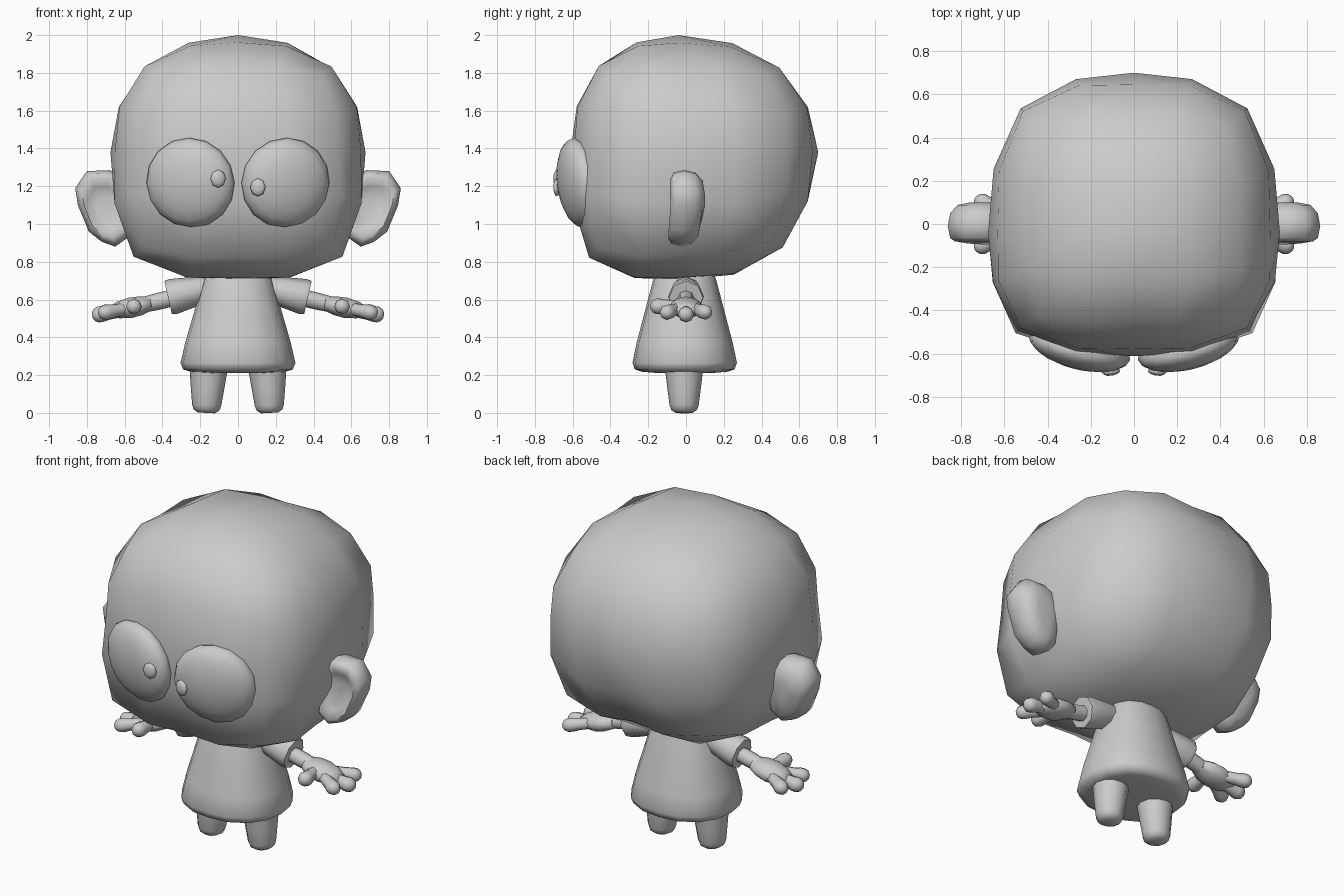
import bpy, bmesh, math
from mathutils import Vector, Matrix

if "Cube" in bpy.data.objects:
    bpy.data.objects.remove(bpy.data.objects["Cube"])

grey = bpy.data.materials.new("plain grey")
grey.diffuse_color = (0.6, 0.6, 0.6, 1)
grey.use_nodes = True
grey.node_tree.nodes["Principled BSDF"].inputs["Base Color"].default_value = grey.diffuse_color


def finish(name, bm):
    """Turn a bmesh into a smooth-shaded object, keeping hard rims crisp."""
    bmesh.ops.recalc_face_normals(bm, faces=bm.faces)
    for f in bm.faces:
        f.smooth = True
    for e in bm.edges:
        if e.is_manifold and e.calc_face_angle(0) > math.radians(70):
            e.smooth = False
    me = bpy.data.meshes.new(name)
    bm.to_mesh(me)
    bm.free()
    me.materials.append(grey)
    ob = bpy.data.objects.new(name, me)
    bpy.context.collection.objects.link(ob)
    return ob


def loft(bm, rings):
    """Skin a list of point rings and cap both ends."""
    vs = [[bm.verts.new(p) for p in r] for r in rings]
    n = len(vs[0])
    for a, b in zip(vs, vs[1:]):
        for i in range(n):
            j = (i + 1) % n
            bm.faces.new((a[i], a[j], b[j], b[i]))
    bm.faces.new(vs[0][::-1])
    bm.faces.new(vs[-1])


def tube(bm, start, end, profile, seg=10, flat=1.0, power=2.0):
    """Lathe (fraction, radius) pairs along start-end; flat scales depth,
    power above 2 squares off the section."""
    a, b = Vector(start), Vector(end)
    d = (b - a).normalized()
    ref = Vector((0, 1, 0)) if abs(d.y) < 0.9 else Vector((0, 0, 1))
    v = (ref - d * ref.dot(d)).normalized()
    u = v.cross(d)
    rings = []
    for t, r in profile:
        ring = []
        for i in range(seg):
            c, s = math.cos(2 * math.pi * i / seg), math.sin(2 * math.pi * i / seg)
            k = r * (abs(c) ** power + abs(s) ** power) ** (-1 / power)
            ring.append(a.lerp(b, t) + u * k * c + v * k * s * flat)
        rings.append(ring)
    loft(bm, rings)


def ball(bm, centre, size, rot=Matrix(), seg=16, rows=10):
    """Ellipsoid with its poles facing front and back."""
    m = (Matrix.Translation(centre) @ rot @ Matrix.Diagonal((*size, 1))
         @ Matrix.Rotation(math.pi / 2, 4, 'X'))
    bmesh.ops.create_uvsphere(bm, u_segments=seg, v_segments=rows, radius=1, matrix=m)


# Head: gridded cube pushed out to a rounded box, boxier at the chin
bm = bmesh.new()
bmesh.ops.create_cube(bm, size=2)
bmesh.ops.subdivide_edges(bm, edges=bm.edges, cuts=3, use_grid_fill=True)
for v in bm.verts:
    n = Vector([math.tan(c * math.pi / 4) for c in v.co]).normalized()
    low = max(0, -n.z)
    p = (2.12 + 1.4 * abs(n.x * n.y) - 0.1 * n.y
         + low * (0.92 - 1.15 * n.y + 0.7 * abs(n.x)))
    n *= sum(abs(c) ** p for c in n) ** (-1 / p)
    v.co = (n.x * 0.675, -0.04 + n.y * (0.74 if n.y > 0 else 0.572),
            1.38 + n.z * (0.62 if n.z > 0 else 0.675))
finish("head", bm)

# Dress
bm = bmesh.new()
tube(bm, (0, -0.007, 0), (0, -0.007, 1),
     [(0.212, 0.17), (0.218, 0.25), (0.23, 0.29), (0.265, 0.304), (0.37, 0.28),
      (0.55, 0.228), (0.70, 0.185), (0.76, 0.16)], 16, 0.91, 2.35)
finish("dress", bm)

EAR = [(0.58, 1.24), (0.68, 1.285), (0.80, 1.28), (0.862, 1.19), (0.848, 1.10),
       (0.79, 0.96), (0.72, 0.905), (0.65, 0.88), (0.58, 0.93), (0.56, 1.08)]
EAR_LAYERS = [(-0.045, 0.3), (-0.055, 0.55), (-0.082, 0.78), (-0.065, 0.93),
              (-0.01, 1.0), (0.05, 0.93), (0.088, 0.72), (0.10, 0.35)]
TIP = [(0, 0.8), (0.4, 0.85), (0.65, 1.0), (0.8, 1.0), (0.93, 0.75), (1, 0.3)]

for s, side in ((-1, "left"), (1, "right")):
    # Eye, turned outward and leaning with the face
    rot = Matrix.Rotation(s * 0.25, 4, 'Z') @ Matrix.Rotation(0.12, 4, 'X')
    bm = bmesh.new()
    ball(bm, (s * 0.252, -0.57, 1.218), (0.241, 0.1, 0.24), rot)
    finish(side + "_eye", bm)

    # Pupil
    bm = bmesh.new()
    ball(bm, (s * 0.105, -0.684, 1.217 - s * 0.023), (0.041, 0.018, 0.048),
         Matrix.Rotation(-s * 0.15, 4, 'Z'), 8, 6)
    finish(side + "_pupil", bm)

    # Ear, slightly cupped on the front
    bm = bmesh.new()
    loft(bm, [[(s * (0.70 + (x - 0.70) * k), y + 0.06 * min(0, z - 1.1) * (1 + 8 * max(y, 0)),
                1.09 + (z - 1.09) * k) for x, z in EAR] for y, k in EAR_LAYERS])
    finish(side + "_ear", bm)

    # Flared sleeve
    bm = bmesh.new()
    tube(bm, (s * 0.13, 0, 0.665), (s * 0.37, 0, 0.61),
         [(0, 0.06), (0.4, 0.078), (0.9, 0.095), (1, 0.09)], 8)
    finish(side + "_sleeve", bm)

    # Forearm
    bm = bmesh.new()
    tube(bm, (s * 0.32, 0, 0.615), (s * 0.53, 0, 0.565),
         [(0, 0.045), (0.5, 0.045), (0.8, 0.042), (1, 0.045)], 8)
    finish(side + "_forearm", bm)

    # Hand: palm, three fingers and a thumb pointing forward
    bm = bmesh.new()
    tube(bm, (s * 0.46, 0, 0.578), (s * 0.68, 0, 0.535),
         [(0, 0.035), (0.25, 0.05), (0.5, 0.054), (0.8, 0.044), (1, 0.025)], 10, 1.65)
    for start, end, r in (((0.62, 0, 0.54), (0.772, 0, 0.515), 0.042),
                          ((0.60, -0.045, 0.55), (0.735, -0.118, 0.526), 0.04),
                          ((0.60, 0.045, 0.55), (0.735, 0.118, 0.528), 0.04),
                          ((0.54, -0.04, 0.565), (0.555, -0.187, 0.563), 0.041)):
        tube(bm, (s * start[0], *start[1:]), (s * end[0], *end[1:]),
             [(t, r * k) for t, k in TIP], 8)
    finish(side + "_hand", bm)

    # Leg
    bm = bmesh.new()
    tube(bm, (s * 0.168, -0.01, 0), (s * 0.155, -0.01, 0.25),
         [(0, 0.045), (0.06, 0.068), (0.16, 0.077), (0.5, 0.088), (1, 0.103)], 12)
    finish(side + "_leg", bm)
